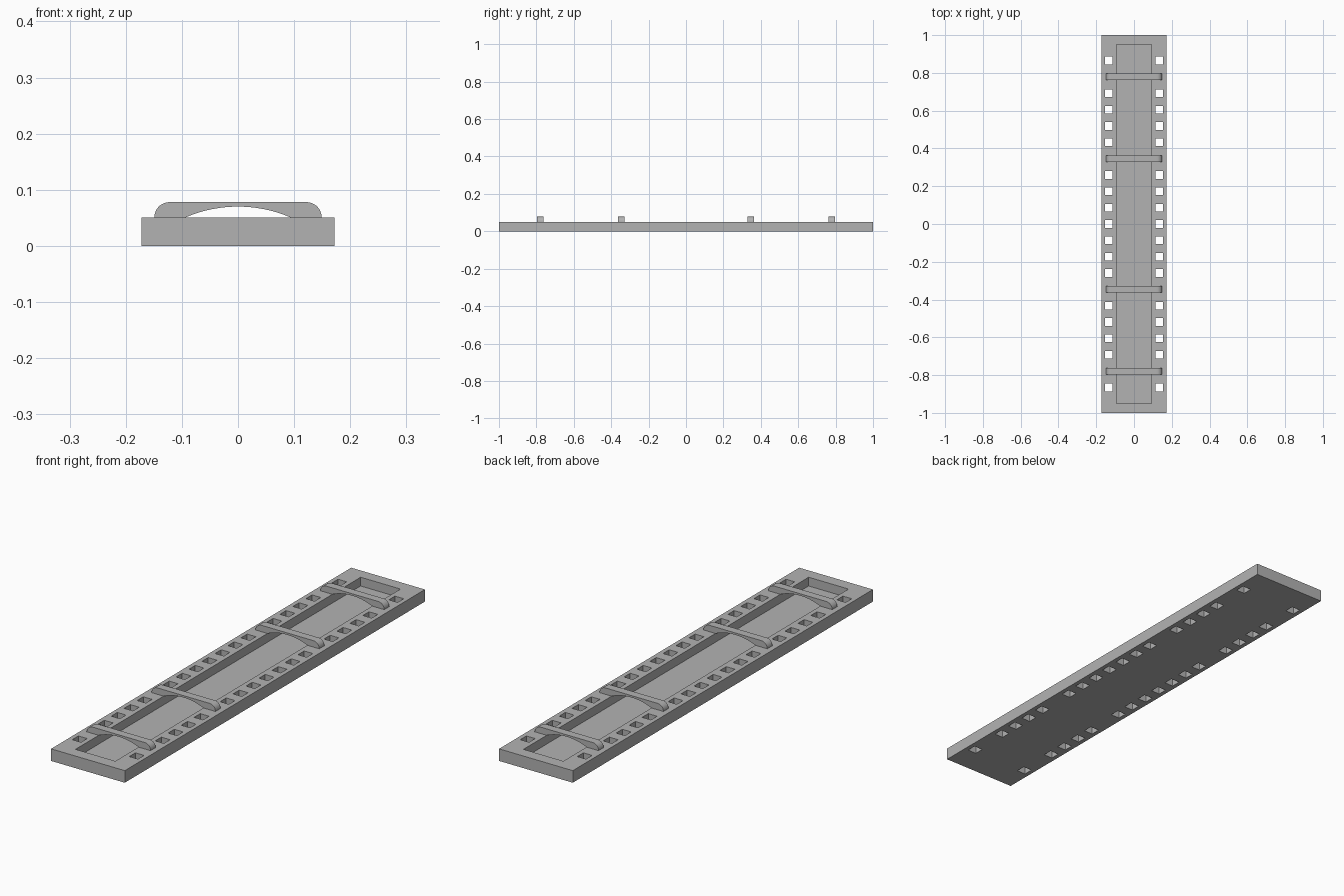
import bpy, bmesh, math
from mathutils import Matrix

cube = bpy.data.objects.get("Cube")
if cube:
    bpy.data.objects.remove(cube, do_unlink=True)

# Single grey material
grey = bpy.data.materials.new("plain_grey")
grey.use_nodes = True
COLOUR = (0.45, 0.45, 0.45, 1)
grey.diffuse_color = COLOUR
grey.node_tree.nodes["Principled BSDF"].inputs["Base Color"].default_value = COLOUR

HALF_W, HEIGHT = 0.172, 0.051          # plate
POCKET_W, POCKET_L, FLOOR = 0.093, 0.95, 0.014
PITCH, HOLE_X, HOLE = 0.0865, 0.133, 0.041
STRAP_ROWS = (-9, -4, 4, 9)            # rows holding a strap instead of holes
STRAP_W, STRAP_X, STRAP_TOP, ARCH_TOP = 0.034, 0.149, 0.078, 0.07


def add_box(bm, x, y, z0, z1, sx, sy):
    m = Matrix.Translation((x, y, (z0 + z1) / 2)) @ Matrix.Diagonal((sx, sy, z1 - z0, 1))
    bmesh.ops.create_cube(bm, size=1, matrix=m)


def make_object(name, bm):
    bmesh.ops.recalc_face_normals(bm, faces=bm.faces)
    mesh = bpy.data.meshes.new(name)
    bm.to_mesh(mesh)
    bm.free()
    mesh.materials.append(grey)
    ob = bpy.data.objects.new(name, mesh)
    bpy.context.collection.objects.link(ob)
    return ob


# Base plate
bm = bmesh.new()
add_box(bm, 0, 0, 0, HEIGHT, 2 * HALF_W, 2)
plate = make_object("base_plate", bm)

# Cutter: long pocket and two rows of square through holes
bm = bmesh.new()
add_box(bm, 0, 0, FLOOR, 0.1, 2 * POCKET_W, 2 * POCKET_L)
for row in range(-10, 11):
    if row not in STRAP_ROWS:
        for side in (-1, 1):
            add_box(bm, side * HOLE_X, row * PITCH, -0.05, 0.1, HOLE, HOLE)
cutter = make_object("pocket_and_hole_cutter", bm)
cutter.hide_render = True

cut = plate.modifiers.new("cut", 'BOOLEAN')
cut.operation = 'DIFFERENCE'
cut.solver = 'EXACT'
cut.object = cutter
bpy.context.view_layer.objects.active = plate
plate.select_set(True)
bpy.ops.object.modifier_apply(modifier=cut.name)
bpy.data.objects.remove(cutter, do_unlink=True)


# Strap profile: rounded shoulders above, shallow arch below
def strap_profile():
    r = STRAP_TOP - HEIGHT
    quarter = [math.radians(a) for a in range(0, 91, 10)]
    right = [(STRAP_X - r + r * math.cos(a), HEIGHT + r * math.sin(a)) for a in quarter]
    left = [(-x, z) for x, z in reversed(right)]
    rise = ARCH_TOP - HEIGHT
    radius = (POCKET_W ** 2 + rise ** 2) / (2 * rise)
    spread = math.asin(POCKET_W / radius)
    arch = []
    for i in range(25):
        a = spread * (i / 12 - 1)
        arch.append((radius * math.sin(a), ARCH_TOP - radius + radius * math.cos(a)))
    return right + left + arch


def make_strap(name, y):
    bm = bmesh.new()
    face = bm.faces.new([bm.verts.new((x, y - STRAP_W / 2, z)) for x, z in strap_profile()])
    out = bmesh.ops.extrude_face_region(bm, geom=[face])
    verts = [v for v in out["geom"] if isinstance(v, bmesh.types.BMVert)]
    bmesh.ops.translate(bm, verts=verts, vec=(0, STRAP_W, 0))
    return make_object(name, bm)


for number, row in enumerate(STRAP_ROWS, 1):
    strap = make_strap(f"strap_{number}", row * PITCH)
    bpy.ops.object.select_all(action='DESELECT')
    strap.select_set(True)
    bpy.context.view_layer.objects.active = strap
    bpy.ops.object.shade_smooth_by_angle(angle=math.radians(30))
